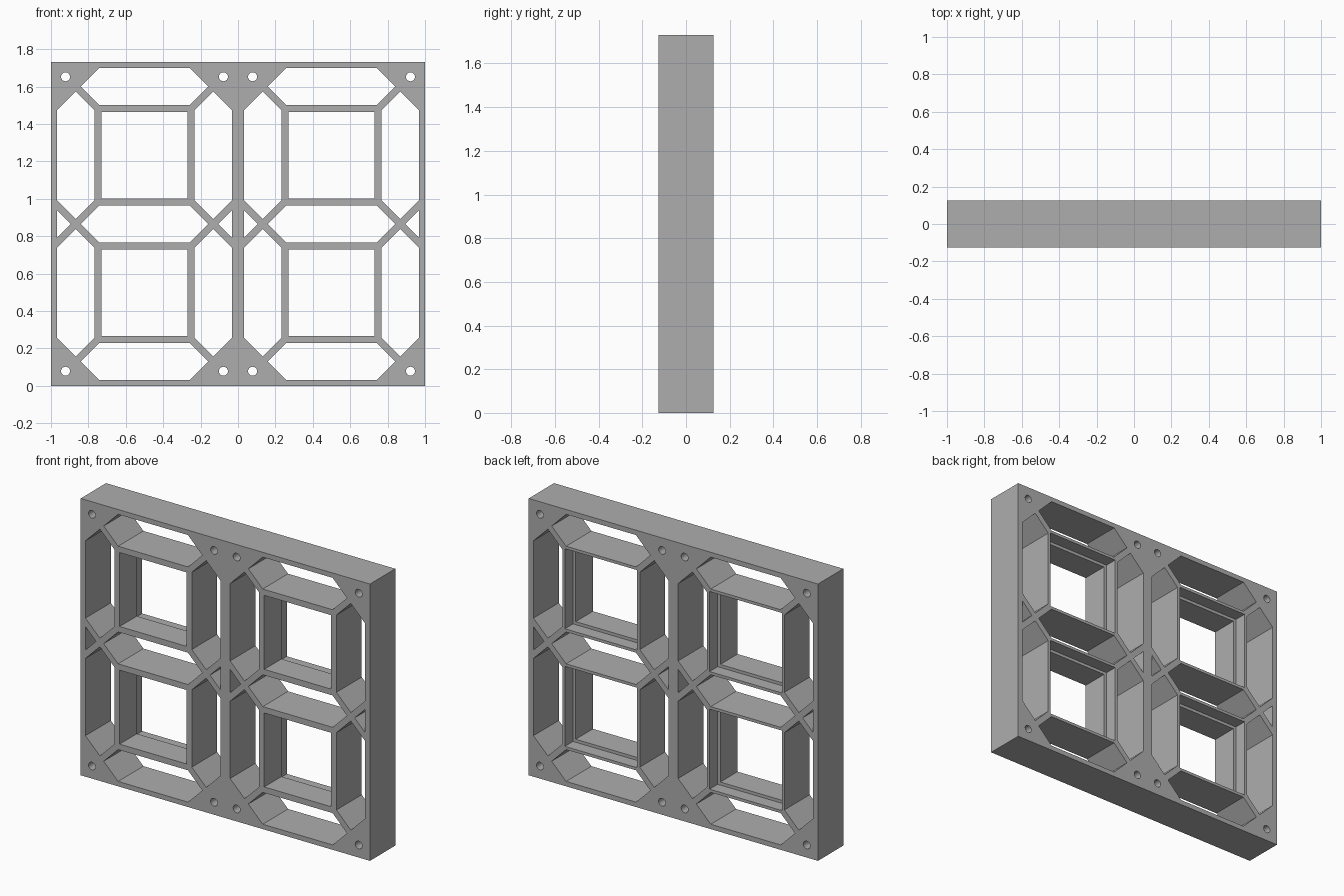
import bpy, bmesh, math

if "Cube" in bpy.data.objects:
    bpy.data.objects.remove(bpy.data.objects["Cube"], do_unlink=True)

W, D, H = 2.0, 0.25, 1.73      # panel size
MID = H / 2
R, INNER, REBATE = 0.268, 0.231, 0.25   # half sizes: ring outside, window, rear rebate
EDGE = 0.467                   # window centre to inside of the frame
PITCH = (R + EDGE) / 2         # window centre to the strut crossings
STRUT = 0.0265                 # half strut width measured along an axis
REBATE_DEPTH = 0.08

grey = bpy.data.materials.new("plain_grey")
grey.use_nodes = True
grey.diffuse_color = (0.42, 0.42, 0.42, 1)
grey.node_tree.nodes["Principled BSDF"].inputs["Base Color"].default_value = grey.diffuse_color


def prism(bm, outline, y0, y1):
    """Extrude an outline in the x-z plane from y0 to y1."""
    face = bm.faces.new([bm.verts.new((x, y0, z)) for x, z in outline])
    out = bmesh.ops.extrude_face_region(bm, geom=[face])
    moved = [v for v in out["geom"] if isinstance(v, bmesh.types.BMVert)]
    bmesh.ops.translate(bm, verts=moved, vec=(0, y1 - y0, 0))


def square(cx, cz, r):
    return [(cx - r, cz - r), (cx + r, cz - r), (cx + r, cz + r), (cx - r, cz + r)]


def cell(cx, cz, upright=False):
    """Long hexagon with pointed ends, lying or upright."""
    half, flat, tip = (EDGE - R) / 2, R - STRUT, PITCH - STRUT
    pts = [(-tip, 0), (-flat, -half), (flat, -half), (tip, 0), (flat, half), (-flat, half)]
    return [(cx + b, cz + a) if upright else (cx + a, cz + b) for a, b in pts]


def make_object(name, bm):
    bmesh.ops.recalc_face_normals(bm, faces=bm.faces)
    mesh = bpy.data.meshes.new(name)
    bm.to_mesh(mesh)
    bm.free()
    mesh.materials.append(grey)
    ob = bpy.data.objects.new(name, mesh)
    bpy.context.collection.objects.link(ob)
    return ob


# Solid panel
bm = bmesh.new()
prism(bm, [(-W / 2, 0), (W / 2, 0), (W / 2, H), (-W / 2, H)], -D / 2, D / 2)
panel = make_object("lattice_panel", bm)

# Openings, column by column
through, rebates = bmesh.new(), bmesh.new()
outlines = []
for cx in (-0.5, 0.5):
    # lying cells: bottom, middle, top
    outlines += [cell(cx, MID + k * 2 * PITCH) for k in (-1, 0, 1)]
    for side in (-1, 1):
        # small triangles beside the strut crossings
        base, tip = EDGE, PITCH + STRUT
        outlines.append([(cx + side * tip, MID),
                         (cx + side * base, MID - (base - tip)),
                         (cx + side * base, MID + (base - tip))])
    for row in (-1, 1):
        cz = MID + row * PITCH
        outlines.append(square(cx, cz, INNER))
        prism(rebates, square(cx, cz, REBATE), D / 2 - REBATE_DEPTH, D)
        for side in (-1, 1):
            outlines.append(cell(cx + side * PITCH, cz, upright=True))
            # round screw hole in the corner gusset
            hx, hz = cx + side * 0.422, MID + row * 0.787
            turn = [math.tau * i / 24 for i in range(24)]
            outlines.append([(hx + 0.024 * math.cos(a), hz + 0.024 * math.sin(a)) for a in turn])
for outline in outlines:
    prism(through, outline, -D, D)

cutters = [make_object("opening_cutter", through), make_object("rebate_cutter", rebates)]
for cutter in cutters:
    cutter.hide_render = True
    mod = panel.modifiers.new(cutter.name, "BOOLEAN")
    mod.operation = "DIFFERENCE"
    mod.solver = "EXACT"
    mod.object = cutter

# Bake the cuts and drop the cutters
bpy.context.view_layer.update()
graph = bpy.context.evaluated_depsgraph_get()
panel_mesh = bpy.data.meshes.new_from_object(panel.evaluated_get(graph))
panel.modifiers.clear()
panel.data = panel_mesh
for cutter in cutters:
    bpy.data.objects.remove(cutter, do_unlink=True)

# Smooth the round holes, keep every other edge sharp
bpy.context.view_layer.objects.active = panel
panel.select_set(True)
bpy.ops.object.shade_smooth_by_angle(angle=math.radians(30))
